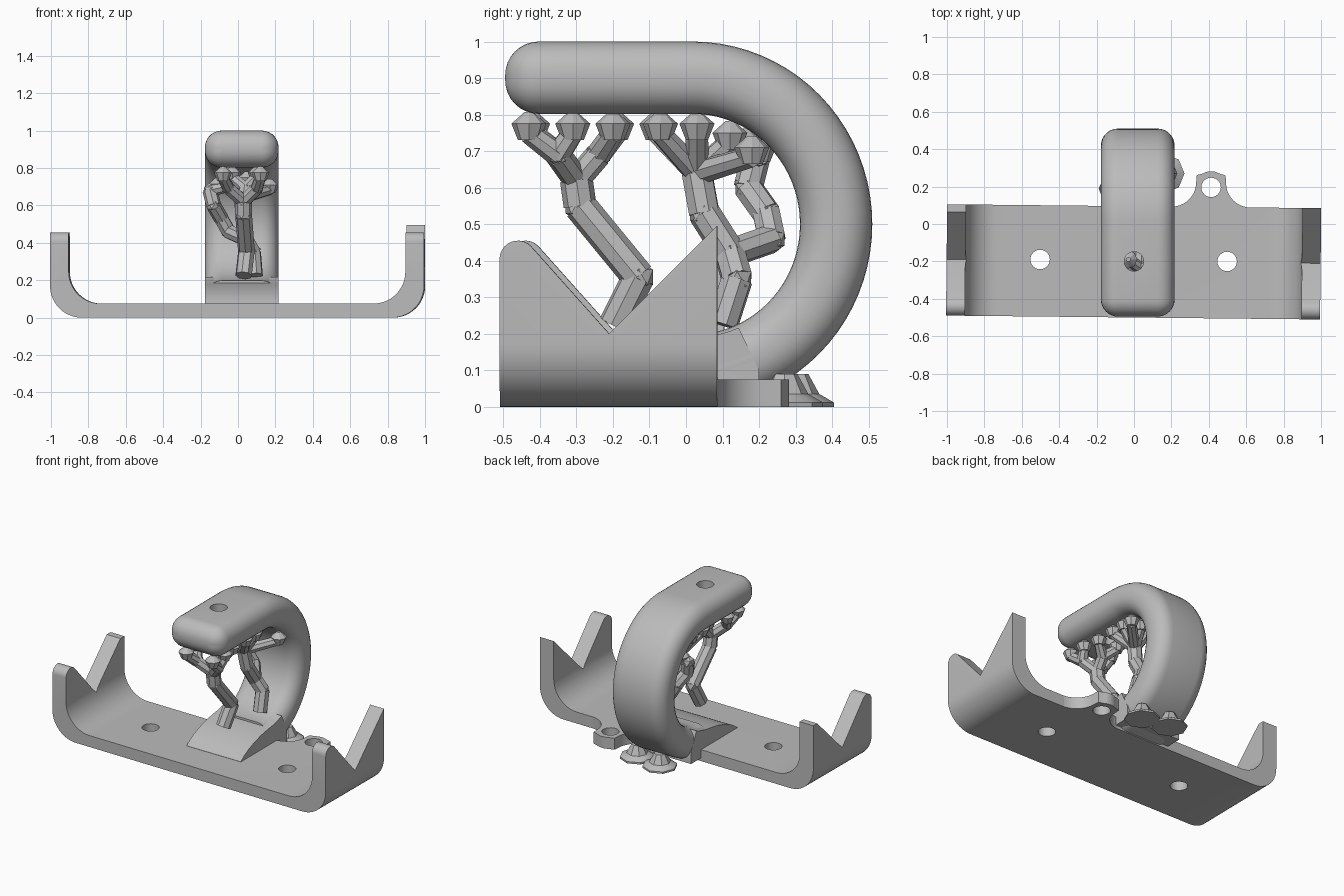
import bpy, bmesh, math
from mathutils import Vector, Matrix

if "Cube" in bpy.data.objects:
    bpy.data.objects.remove(bpy.data.objects["Cube"])

grey = bpy.data.materials.new("plain grey")
grey.diffuse_color = (0.5, 0.5, 0.5, 1)
grey.use_nodes = True
grey.node_tree.nodes["Principled BSDF"].inputs["Base Color"].default_value = grey.diffuse_color
TILT = Matrix.Rotation(math.radians(-0.6), 4, 'Z')


def finish(name, bm, angle=35):
    bmesh.ops.recalc_face_normals(bm, faces=bm.faces)
    me = bpy.data.meshes.new(name)
    bm.to_mesh(me)
    bm.free()
    ob = bpy.data.objects.new(name, me)
    bpy.context.collection.objects.link(ob)
    me.materials.append(grey)
    smooth(ob, angle)
    return ob


def smooth(ob, angle=35):
    bpy.ops.object.select_all(action='DESELECT')
    ob.select_set(True)
    bpy.context.view_layer.objects.active = ob
    bpy.ops.object.shade_smooth_by_angle(angle=math.radians(angle))


def arc(cx, cy, r, a0, a1, n=12):
    return [(cx + r * math.cos(math.radians(a0 + (a1 - a0) * i / n)),
             cy + r * math.sin(math.radians(a0 + (a1 - a0) * i / n))) for i in range(n + 1)]


def prism(name, pts, axis, lo, hi):
    """Extrude a 2D outline along one axis."""
    put = {'X': lambda p, t: (t, p[0], p[1]),
           'Y': lambda p, t: (p[0], t, p[1]),
           'Z': lambda p, t: (p[0], p[1], t)}[axis]
    bm = bmesh.new()
    face = bm.faces.new([bm.verts.new(put(p, lo)) for p in pts])
    out = bmesh.ops.extrude_face_region(bm, geom=[face])
    move = Vector(put((0, 0), hi - lo))
    bmesh.ops.translate(bm, vec=move, verts=[v for v in out['geom'] if isinstance(v, bmesh.types.BMVert)])
    return finish(name, bm)


def cut(ob, cutter, op='DIFFERENCE'):
    """Apply a boolean and drop the cutter."""
    mod = ob.modifiers.new("cut", 'BOOLEAN')
    mod.operation, mod.object, mod.solver = op, cutter, 'EXACT'
    cutter.hide_render = True
    bpy.ops.object.select_all(action='DESELECT')
    bpy.context.view_layer.objects.active = ob
    ob.select_set(True)
    bpy.ops.object.modifier_apply(modifier=mod.name)
    bpy.data.objects.remove(cutter)
    smooth(ob)


def drill(ob, x, y, lo, hi):
    cut(ob, prism("drill", arc(x, y, 0.052, 0, 345, 23), 'Z', lo, hi))


# Channel base: U section trimmed by the notched side outline
section = (arc(-0.83, 0.17, 0.17, 180, 270) + arc(0.83, 0.17, 0.17, 270, 360)
           + [(1, 0.5), (0.9, 0.5)] + arc(0.73, 0.245, 0.17, 0, -90)
           + arc(-0.73, 0.245, 0.17, 270, 180) + [(-0.9, 0.455), (-1, 0.455)])
base = prism("channel_base", section, 'Y', -0.6, 0.2)
side = ([(-0.5, -0.1), (0.095, -0.1), (0.095, 0.495), (-0.2, 0.2)]
        + arc(-0.45, 0.405, 0.05, 45, 180, 10))
cut(base, prism("side_trim", side, 'X', -1.2, 1.2), 'INTERSECT')
for hx in (-0.5, 0.5):
    drill(base, hx, -0.195, -0.1, 0.2)
base.data.transform(TILT)

# Flared tab with a hole behind the base
tab = ([(0.21, 0.095)] + arc(0.20, 0.225, 0.13, -80, -8, 8) + [(0.333, 0.265)]
       + arc(0.41, 0.2, 0.082 * 1.05, 120, 60, 8) + [(0.487, 0.265)]
       + arc(0.62, 0.225, 0.13, 188, 260, 8) + [(0.61, 0.095)])
tab = prism("rear_tab", tab, 'Z', 0, 0.075)
drill(tab, 0.41, 0.2, -0.1, 0.2)
tab.data.transform(TILT)

# Hook: rounded section swept along the top bar and round the arc
CX, HW, HT = 0.02, 0.197, 0.099


def ring_points(inset):
    w, t, r = HW - inset, HT - inset, max(0.09 - inset, 0.003)
    pts = []
    for k, (sx, sy) in enumerate(((1, 1), (-1, 1), (-1, -1), (1, -1))):
        pts += arc(sx * (w - r), sy * (t - r), r, 90 * k, 90 * k + 90, 7)
    return pts


stations = []                         # y, z, outward angle, inset
for i in range(9):                    # rounded front end
    a = math.radians(90 * i / 8)
    stations.append((-0.495 + 0.092 * (1 - math.cos(a)), 0.901, 90, 0.092 * (1 - math.sin(a))))
stations.append((-0.2, 0.901, 90, 0))
for i in range(41):                   # big arc down into the base
    a = 90 - 180 * i / 40
    stations.append((0.018 + 0.393 * math.cos(math.radians(a)),
                     0.5 + 0.401 * math.sin(math.radians(a)), a, 0))
bm = bmesh.new()
rings = []
for y, z, a, inset in stations:
    c, s = math.cos(math.radians(a)), math.sin(math.radians(a))
    rings.append([bm.verts.new((CX + u, y + v * c, z + v * s)) for u, v in ring_points(inset)])
for r0, r1 in zip(rings, rings[1:]):
    for i in range(len(r0)):
        j = (i + 1) % len(r0)
        bm.faces.new((r0[i], r0[j], r1[j], r1[i]))
bm.faces.new(rings[0])
bm.faces.new(rings[-1])
hook = finish("hook", bm)
drill(hook, 0, -0.2, 0.7, 1.1)

# Foot ramp blending the hook into the floor
ramp = [(-0.28, 0.02), (-0.28, 0.076), (-0.25, 0.1), (-0.2, 0.127), (-0.14, 0.15),
        (-0.07, 0.17), (0.0, 0.182), (0.06, 0.19)]
ramp += arc(0.018, 0.5, 0.31, -80, -66, 4) + [(0.2, 0.1), (0.2, 0.02)]
prism("hook_foot", ramp, 'X', CX - HW, CX + HW)


# Branching supports: low-sided tapered limbs with knuckles and flared pads
def limb(bm, a, b, ra, rb):
    a, b = Vector(a), Vector(b)
    d = b - a
    m = Matrix.Translation((a + b) / 2) @ d.to_track_quat('Z', 'Y').to_matrix().to_4x4()
    bmesh.ops.create_cone(bm, cap_ends=True, segments=8, radius1=ra, radius2=rb,
                          depth=d.length, matrix=m)


def support(name, paths, pads):
    bm = bmesh.new()
    for r, path in paths:
        for a, b in zip(path, path[1:]):
            limb(bm, a, b, r, r)
        for p in path[1:]:
            bmesh.ops.create_icosphere(bm, subdivisions=1, radius=r * 1.03,
                                       matrix=Matrix.Translation(p))
    for start, tops in pads:
        for x, y, z in tops:
            limb(bm, start, (x, y, z - 0.045), 0.034, 0.03)
            limb(bm, (x, y, z - 0.065), (x, y, z - 0.02), 0.03, 0.048)
            limb(bm, (x, y, z - 0.02), (x, y, z + 0.012), 0.048, 0.012)
    finish(name, bm, 30)


fork = (0.03, -0.3, 0.62)
left, right, back = (-0.05, -0.35, 0.69), (0.1, -0.35, 0.69), (0.04, -0.24, 0.69)
support("front_support",
        [(0.045, [(0.03, -0.195, 0.225), (0.045, -0.13, 0.355), (0.03, -0.29, 0.55), fork]),
         (0.036, [fork, left]), (0.036, [fork, right]), (0.036, [fork, back])],
        [(left, [(-0.08, -0.42, 0.795), (-0.08, -0.31, 0.795)]),
         (right, [(0.12, -0.43, 0.795), (0.12, -0.31, 0.795)]),
         (back, [(0.1, -0.2, 0.795), (-0.03, -0.19, 0.795)])])

split, crown, rear = (0.04, 0.12, 0.42), (0.02, 0.03, 0.64), (-0.15, 0.19, 0.68)
support("rear_support",
        [(0.044, [(0.09, 0.1, 0.225), (0.08, 0.14, 0.35), split, (0.03, 0.05, 0.53), crown]),
         (0.04, [split, (-0.05, 0.235, 0.46), (-0.09, 0.22, 0.53), (-0.13, 0.17, 0.6), rear])],
        [(crown, [(-0.06, -0.08, 0.795), (0.1, -0.07, 0.795), (-0.06, 0.03, 0.795),
                  (0.1, 0.03, 0.795), (0.05, 0.12, 0.77), (0.17, 0.18, 0.73)]),
         (rear, [(-0.11, 0.2, 0.735), (-0.04, 0.16, 0.75)])])

# Two flared discs on the ground behind the hook
bm = bmesh.new()
for x, y, r in ((0.165, 0.27, 0.105), (-0.02, 0.3, 0.105)):
    limb(bm, (x, y, 0), (x, y, 0.012), r, r)
    limb(bm, (x, y, 0.012), (x, y, 0.035), r, 0.065)
    limb(bm, (x, y, 0.035), (x, y, 0.09), 0.065, 0.035)
finish("ground_discs", bm, 30)
